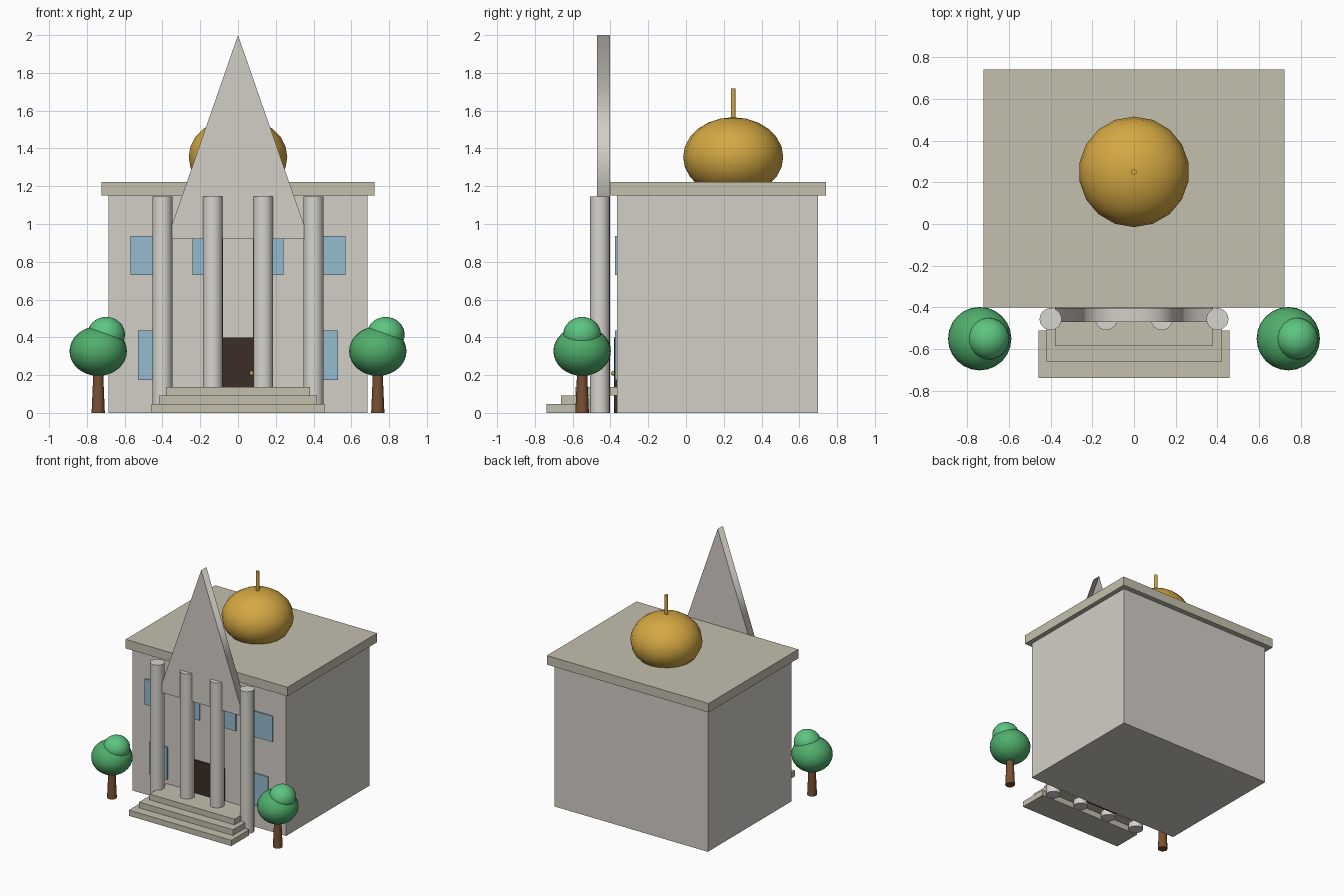
import bpy, math

if "Cube" in bpy.data.objects:
    bpy.data.objects.remove(bpy.data.objects["Cube"])


def material(name, rgb):
    m = bpy.data.materials.new(name)
    m.diffuse_color = (*rgb, 1)
    m.use_nodes = True
    m.node_tree.nodes["Principled BSDF"].inputs["Base Color"].default_value = m.diffuse_color
    return m


STONE = material("pale_stone", (0.65, 0.62, 0.57))
TRIM = material("trim_stone", (0.55, 0.52, 0.42))
WHITE = material("column_stone", (0.68, 0.66, 0.61))
GOLD = material("gold", (0.66, 0.39, 0.056))
GLASS = material("glass", (0.30, 0.50, 0.62))
DOOR = material("dark_wood", (0.045, 0.026, 0.021))
BARK = material("bark", (0.19, 0.08, 0.03))
LEAF = material("leaf", (0.08, 0.42, 0.15))
LEAF_TOP = material("light_leaf", (0.11, 0.56, 0.22))


def finish(name, mat):
    ob = bpy.context.object
    ob.name = name
    ob.data.materials.append(mat)
    return ob


def box(name, x, y, z, mat):
    """Box from (min, max) ranges on each axis."""
    mid = [(a + b) / 2 for a, b in (x, y, z)]
    bpy.ops.mesh.primitive_cube_add(size=1, location=mid)
    bpy.context.object.scale = [b - a for a, b in (x, y, z)]
    bpy.ops.object.transform_apply(location=False, rotation=False, scale=True)
    return finish(name, mat)


def pole(name, x, y, z0, z1, r0, r1, sides, mat):
    bpy.ops.mesh.primitive_cone_add(vertices=sides, radius1=r0, radius2=r1, depth=z1 - z0,
                                    location=(x, y, (z0 + z1) / 2))
    bpy.ops.object.shade_smooth_by_angle(angle=math.radians(40))
    return finish(name, mat)


def ball(name, loc, radii, segs, rings, mat):
    bpy.ops.mesh.primitive_uv_sphere_add(segments=segs, ring_count=rings, radius=1, location=loc)
    bpy.context.object.scale = radii
    bpy.ops.object.transform_apply(location=False, rotation=False, scale=True)
    bpy.ops.object.shade_smooth()
    return finish(name, mat)


# Hall and roof slab
box("main_hall", (-0.685, 0.685), (-0.365, 0.70), (0, 1.15), STONE)
box("roof_slab", (-0.722, 0.722), (-0.40, 0.742), (1.15, 1.223), TRIM)

# Dome and finial
ball("dome", (0, 0.25, 1.355), (0.265, 0.265, 0.21), 18, 12, GOLD)
pole("finial", 0, 0.25, 1.52, 1.718, 0.013, 0.013, 12, GOLD)

# Tall triangular pediment: smooth sides, flat caps
profile = [(-0.376, 0.92), (0.376, 0.92), (0, 2.0)]
verts = [(x, y, z) for y in (-0.47, -0.403) for x, z in profile]
faces = [(0, 1, 2), (5, 4, 3), (0, 3, 4, 1), (1, 4, 5, 2), (2, 5, 3, 0)]
mesh = bpy.data.meshes.new("pediment")
mesh.from_pydata(verts, [], faces)
for p in mesh.polygons:
    p.use_smooth = len(p.vertices) == 4
mesh.materials.append(STONE)
bpy.context.collection.objects.link(bpy.data.objects.new("pediment", mesh))

# Columns
for i in range(4):
    pole(f"column_{i + 1}", -0.4 + i * 0.8 / 3, -0.456, 0, 1.146, 0.053, 0.053, 20, WHITE)

# Steps, each slid back and narrowed
for i in range(3):
    half = 0.457 - 0.0385 * i
    y0 = -0.738 + 0.076 * i
    box(f"step_{i + 1}", (-half, half), (y0, y0 + 0.228), (0.046 * i, 0.046 * (i + 1)), TRIM)

# Door and knob
box("door", (-0.14, 0.14), (-0.38, -0.36), (0, 0.40), DOOR)
ball("door_knob", (0.072, -0.385, 0.21), (0.012, 0.012, 0.012), 12, 8, GOLD)

# Windows: four above, two below
for i, x in enumerate((-0.49, -0.162, 0.162, 0.49)):
    box(f"upper_window_{i + 1}", (x - 0.08, x + 0.08), (-0.376, -0.36), (0.73, 0.937), GLASS)
for i, x in enumerate((-0.45, 0.45)):
    box(f"lower_window_{i + 1}", (x - 0.08, x + 0.08), (-0.376, -0.36), (0.175, 0.437), GLASS)

# Trees on both sides
for side, x in (("left", -0.74), ("right", 0.74)):
    pole(f"{side}_trunk", x, -0.55, 0, 0.25, 0.036, 0.025, 14, BARK)
    ball(f"{side}_crown", (x, -0.55, 0.327), (0.152, 0.152, 0.131), 24, 16, LEAF)
    ball(f"{side}_crown_top", (x + 0.042, -0.55, 0.414), (0.1, 0.1, 0.094), 24, 16, LEAF_TOP)
